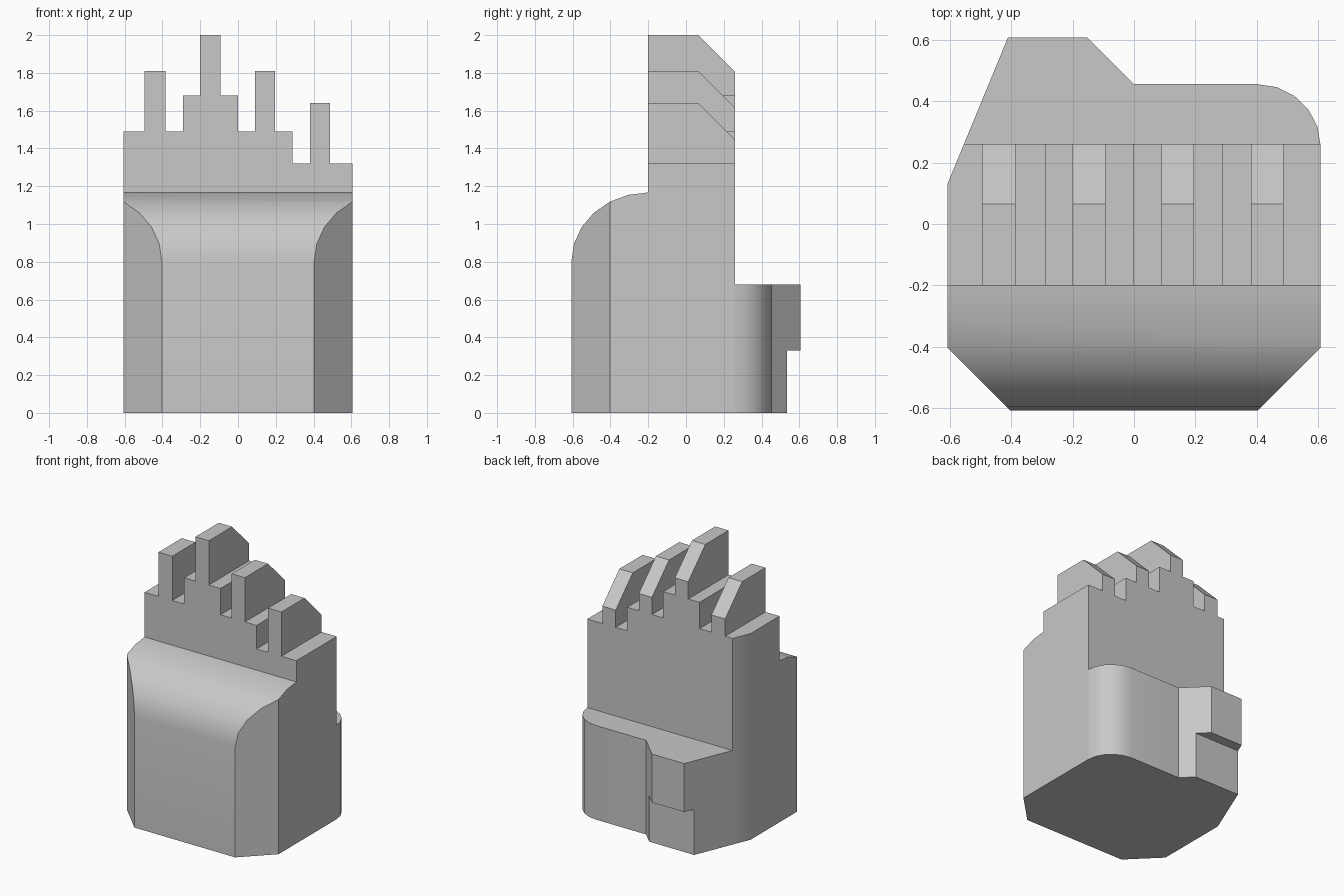
import bpy, bmesh
from math import sin, cos, radians
from mathutils import Vector

cube = bpy.data.objects.get("Cube")
if cube:
    bpy.data.objects.remove(cube, do_unlink=True)

W = 0.607        # half width and front depth
BACK = 0.26      # back of the tall slab
FRONT = -0.2     # front of the tall slab

grey = bpy.data.materials.new("plain grey")
grey.use_nodes = True
tone = (0.58, 0.58, 0.58, 1)
grey.diffuse_color = tone
grey.node_tree.nodes["Principled BSDF"].inputs["Base Color"].default_value = tone


def loft(name, sections, cuts=()):
    """Skin a solid through matching closed sections, then trim it by planes."""
    bm = bmesh.new()
    rings = [[bm.verts.new(p) for p in s] for s in sections]
    bm.faces.new(rings[0])
    bm.faces.new(rings[-1])
    for a, b in zip(rings, rings[1:]):
        for i in range(len(a)):
            bm.faces.new((a[i - 1], a[i], b[i], b[i - 1]))
    for point, normal in cuts:
        hit = bmesh.ops.bisect_plane(bm, geom=bm.verts[:] + bm.edges[:] + bm.faces[:],
                                     plane_co=point, plane_no=normal, clear_outer=True)
        edges = [e for e in hit["geom_cut"] if isinstance(e, bmesh.types.BMEdge)]
        bmesh.ops.holes_fill(bm, edges=edges, sides=0)
    bmesh.ops.recalc_face_normals(bm, faces=bm.faces[:])
    mesh = bpy.data.meshes.new(name)
    bm.to_mesh(mesh)
    bm.free()
    mesh.materials.append(grey)
    obj = bpy.data.objects.new(name, mesh)
    bpy.context.collection.objects.link(obj)
    return obj


def combine(target, other, operation):
    mod = target.modifiers.new("combine", "BOOLEAN")
    mod.operation = operation
    mod.solver = "EXACT"
    mod.object = other
    bpy.context.view_layer.objects.active = target
    bpy.ops.object.modifier_apply(modifier=mod.name)
    bpy.data.objects.remove(other, do_unlink=True)


# Tall slab with a stepped top: (right end of step, height, is it a bevelled finger)
steps = [(-0.495, 1.49, 0), (-0.385, 1.81, 1), (-0.29, 1.49, 0), (-0.2, 1.68, 0),
         (-0.093, 2.0, 1), (0, 1.68, 0), (0.09, 1.49, 0), (0.195, 1.81, 1),
         (0.288, 1.49, 0), (0.38, 1.32, 0), (0.487, 1.64, 1), (W, 1.32, 0)]
BEVEL = 0.195


def slab_section(y, drop):
    pts, x = [Vector((-W, y, 0))], -W
    for end, z, finger in steps:
        z -= drop * finger
        pts += [Vector((x, y, z)), Vector((end, y, z))]
        x = end
    return pts + [Vector((W, y, 0))]


slant_start, slant_end = Vector((-W, 0.13, 0)), Vector((-0.41, W, 0))
along = slant_end - slant_start
slant = (slant_start, Vector((-along.y, along.x, 0)))
body = loft("hand_shaped_block",
            [slab_section(FRONT, 0), slab_section(BACK - BEVEL, 0), slab_section(BACK, BEVEL)],
            [slant])

# Rounded front with angled corners
arc = [(FRONT - (W + FRONT) * cos(radians(a)), 0.8 + 0.367 * sin(radians(a)))
       for a in range(0, 91, 15)]
profile = [(-W, 0)] + arc + [(0, 1.167), (0, 0)]
corners = [((s * W, -0.403, 0), (s, -1, 0)) for s in (-1, 1)]
front = loft("rounded_front", [[(x, y, z) for y, z in profile] for x in (-W, W)], corners)

# Low back block with one round corner and an undercut ledge
turn = [(0.4 + 0.207 * cos(radians(a)), 0.255 + 0.2 * sin(radians(a)))
        for a in range(0, 91, 18)]
outline = [(W, 0)] + turn + [(0, 0.455), (-0.152, W), slant_end.xy, slant_start.xy, (-W, 0)]
back = loft("back_block", [[(x, y, z) for x, y in outline] for z in (0, 0.68)])
notch = [(-1, 0.535), (1, 0.535), (1, 1), (-1, 1)]
cutter = loft("ledge_cutter", [[(x, y, z) for x, y in notch] for z in (-1, 0.33)])
combine(back, cutter, "DIFFERENCE")

# Join into one solid
combine(body, front, "UNION")
combine(body, back, "UNION")
bpy.ops.object.select_all(action="DESELECT")
body.select_set(True)
bpy.context.view_layer.objects.active = body
bpy.ops.object.shade_smooth_by_angle(angle=radians(30))
